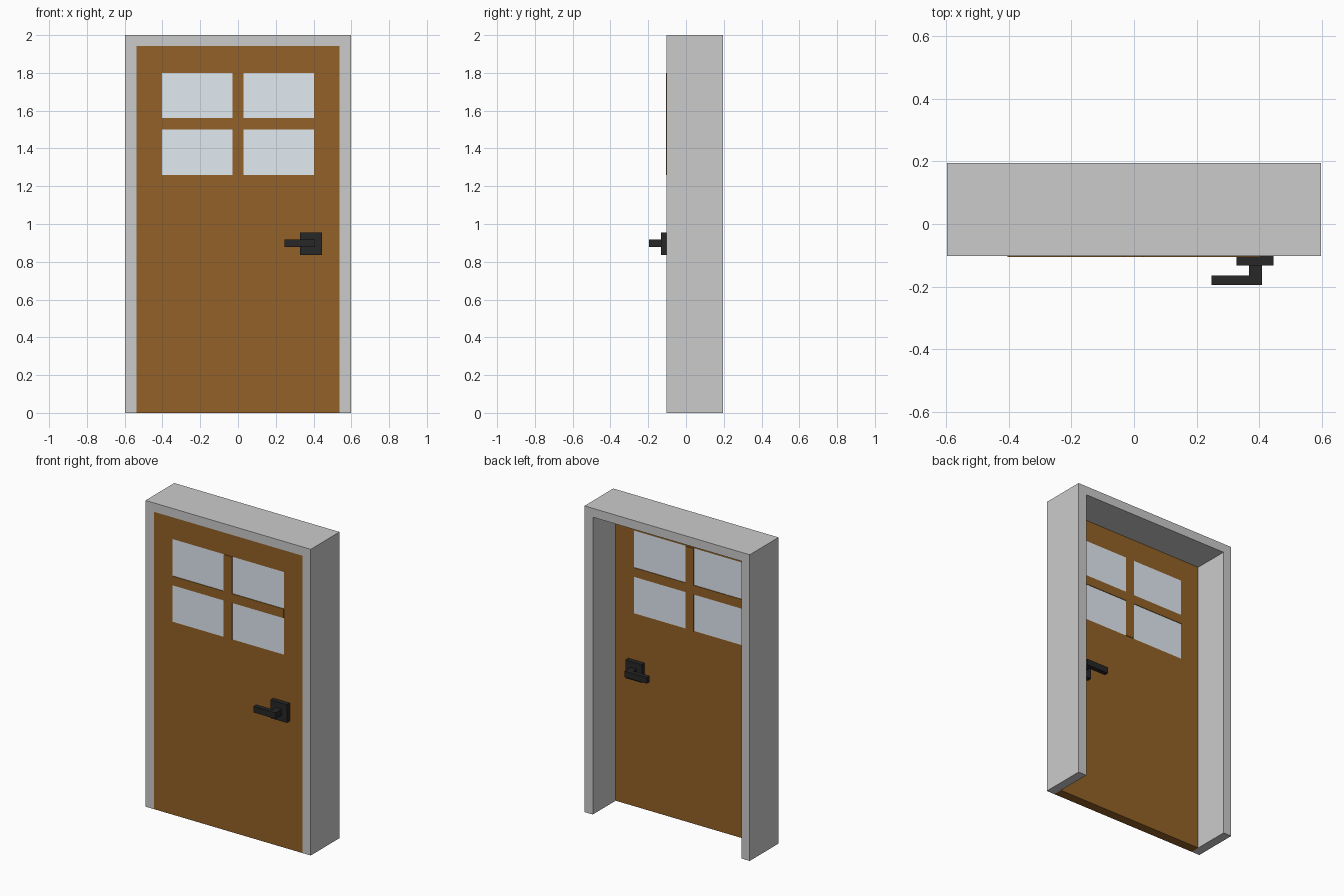
import bpy, bmesh
from mathutils import Matrix, Vector

if "Cube" in bpy.data.objects:
    bpy.data.objects.remove(bpy.data.objects["Cube"])


def material(name, rgb):
    m = bpy.data.materials.new(name)
    m.diffuse_color = (*rgb, 1)
    m.use_nodes = True
    m.node_tree.nodes["Principled BSDF"].inputs["Base Color"].default_value = m.diffuse_color
    return m


WOOD = material("wood", (0.29, 0.12, 0.02))
GLASS = material("glass", (0.75, 0.82, 0.88))
BLACK = material("black_metal", (0.02, 0.02, 0.02))


def finish(name, bm, mat=None):
    bmesh.ops.recalc_face_normals(bm, faces=bm.faces)
    me = bpy.data.meshes.new(name)
    bm.to_mesh(me)
    bm.free()
    ob = bpy.data.objects.new(name, me)
    bpy.context.collection.objects.link(ob)
    if mat:
        me.materials.append(mat)
    return ob


def add_box(bm, x, y, z):
    """Add a box spanning the three (min, max) ranges."""
    lo, hi = Vector((x[0], y[0], z[0])), Vector((x[1], y[1], z[1]))
    bmesh.ops.create_cube(bm, size=1, matrix=Matrix.Translation((lo + hi) / 2)
                          @ Matrix.Diagonal((*(hi - lo), 1)))


def box(name, x, y, z, mat=None):
    bm = bmesh.new()
    add_box(bm, x, y, z)
    return finish(name, bm, mat)


def extrude(bm, faces, y0, y1):
    """Extrude flat faces lying at y0 back to y1."""
    geo = bmesh.ops.extrude_face_region(bm, geom=faces, use_keep_orig=True)["geom"]
    bmesh.ops.translate(bm, vec=(0, y1 - y0, 0),
                        verts=[g for g in geo if isinstance(g, bmesh.types.BMVert)])


W, IN, TOP = 0.597, 0.537, 1.942      # frame half width, inner half width, inner top
FRONT, BACK = -0.102, 0.195           # frame depth
DB = -0.041                           # door back
WX, WZ0, WZ1 = 0.403, 1.26, 1.80      # window opening
MID = (FRONT + DB) / 2

# frame: U-shaped profile extruded in depth
bm = bmesh.new()
profile = [(-W, 0), (-IN, 0), (-IN, TOP), (IN, TOP), (IN, 0), (W, 0), (W, 2), (-W, 2)]
face = bm.faces.new([bm.verts.new((x, FRONT, z)) for x, z in profile])
extrude(bm, [face], FRONT, BACK)
finish("door_frame", bm)

# door leaf: 3x3 grid with the window cell left open
bm = bmesh.new()
xs, zs = (-IN, -WX, WX, IN), (0, WZ0, WZ1, TOP)
grid = [[bm.verts.new((x, FRONT, z)) for x in xs] for z in zs]
faces = [bm.faces.new((grid[j][i], grid[j][i + 1], grid[j + 1][i + 1], grid[j + 1][i]))
         for j in range(3) for i in range(3) if (i, j) != (1, 1)]
extrude(bm, faces, FRONT, DB)
finish("door_leaf", bm, WOOD)

# glass panes and the slightly proud glazing bars
for sx, side in ((-1, "left"), (1, "right")):
    for z, level in (((WZ0, 1.50), "lower"), ((1.56, WZ1), "upper")):
        box(f"glass_{level}_{side}", sorted((sx * 0.03, sx * WX)), (FRONT, DB), z, GLASS)
proud = (FRONT - 0.004, DB + 0.004)
box("glazing_bar_vertical", (-0.03, 0.03), proud, (WZ0, WZ1), WOOD)
box("glazing_bar_horizontal", (-WX, WX), proud, (1.50, 1.56), WOOD)

# lever handles on both faces, mirrored about the door's mid plane
for side, s in (("front", 1), ("back", -1)):
    def depth(a, b):
        return sorted((MID + s * (a - MID), MID + s * (b - MID)))
    bm = bmesh.new()
    add_box(bm, (0.327, 0.446), depth(-0.132, FRONT), (0.837, 0.956))
    add_box(bm, (0.367, 0.408), depth(-0.165, -0.132), (0.877, 0.917))
    add_box(bm, (0.247, 0.408), depth(-0.195, -0.165), (0.877, 0.917))
    finish(f"handle_{side}", bm, BLACK)
